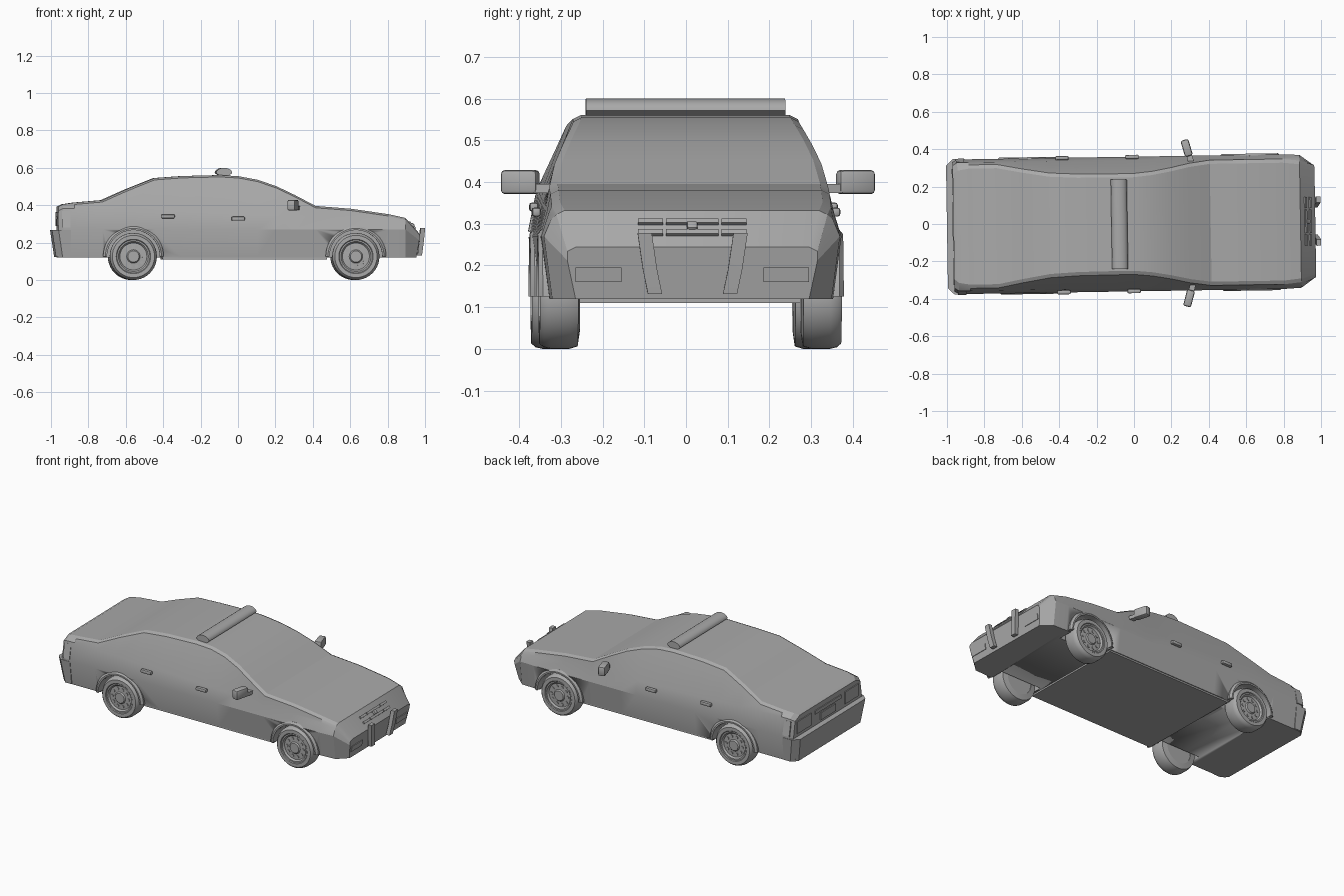
import bpy, bmesh
from math import sin, cos, pi, radians
from mathutils import Matrix, Vector

if "Cube" in bpy.data.objects:
    bpy.data.objects.remove(bpy.data.objects["Cube"], do_unlink=True)

grey = bpy.data.materials.new("plain grey")
grey.use_nodes = True
colour = (0.4, 0.4, 0.4, 1)
grey.diffuse_color = colour
grey.node_tree.nodes["Principled BSDF"].inputs["Base Color"].default_value = colour
YAW = Matrix.Rotation(0.016, 4, "Z")   # the whole car stands slightly turned


def finish(name, bm, angle=30):
    bmesh.ops.remove_doubles(bm, verts=bm.verts, dist=1e-5)
    bmesh.ops.recalc_face_normals(bm, faces=bm.faces)
    bm.transform(YAW)
    mesh = bpy.data.meshes.new(name)
    bm.to_mesh(mesh)
    bm.free()
    mesh.materials.append(grey)
    obj = bpy.data.objects.new(name, mesh)
    bpy.context.collection.objects.link(obj)
    bpy.ops.object.select_all(action="DESELECT")
    obj.select_set(True)
    bpy.context.view_layer.objects.active = obj
    bpy.ops.object.shade_smooth_by_angle(angle=radians(angle))
    return obj


def skin(bm, rings, closed=False):
    """Bridge rings of points; cap the ends unless the loop is closed."""
    loops = [[bm.verts.new(p) for p in ring] for ring in rings]
    n = len(loops[0])
    pairs = list(zip(loops, loops[1:]))
    if closed:
        pairs.append((loops[-1], loops[0]))
    for a, b in pairs:
        for i in range(n):
            j = (i + 1) % n
            bm.faces.new((a[i], a[j], b[j], b[i]))
    if not closed:
        bm.faces.new(loops[0])
        bm.faces.new(loops[-1])


def box(name, centre, size, turn=None, bevel=0):
    bm = bmesh.new()
    bmesh.ops.create_cube(bm, size=1)
    bm.transform(Matrix.Diagonal((*size, 1)))
    if bevel:
        bmesh.ops.bevel(bm, geom=bm.edges[:], offset=bevel, segments=2,
                        profile=0.5, affect="EDGES")
    bm.transform(Matrix.Translation(centre) @ (turn or Matrix()))
    return finish(name, bm)


def around_axle(x, z, r, y, angle):
    return (x + r * cos(angle), y, z + r * sin(angle))


def lathe(name, x, z, profile, steps=40):
    bm = bmesh.new()
    skin(bm, [[around_axle(x, z, r, y, 2 * pi * k / steps) for r, y in profile]
              for k in range(steps)], closed=True)
    return finish(name, bm)


# Body shell: x, top height, top half width, side half width
stations = [
    (-0.965, 0.395, 0.30, 0.345), (-0.94, 0.408, 0.32, 0.36),
    (-0.88, 0.417, 0.33, 0.36), (-0.73, 0.43, 0.33, 0.36),
    (-0.6, 0.488, 0.305, 0.36), (-0.45, 0.548, 0.28, 0.36),
    (-0.3, 0.559, 0.272, 0.36), (-0.1, 0.564, 0.27, 0.36),
    (0, 0.558, 0.27, 0.36), (0.1, 0.539, 0.28, 0.36),
    (0.2, 0.505, 0.298, 0.36), (0.3, 0.457, 0.32, 0.36),
    (0.41, 0.399, 0.335, 0.36), (0.6, 0.384, 0.335, 0.36),
    (0.8, 0.355, 0.335, 0.36), (0.89, 0.335, 0.325, 0.355),
    (0.97, 0.247, 0.30, 0.30)]


def body_ring(x, top, wt, w):
    belt = min(top - 0.025, 0.352 - 0.036 * x)
    shoulder = min(0.27, belt - 0.01)
    half = [(wt - 0.02, top - 0.003), (wt, top - 0.013),
            (max(wt, w - 0.017), belt), (w, shoulder), (w - 0.02, 0.12)]
    pts = half + [(-y, z) for y, z in reversed(half)]
    lean = 0.16 if x > 0.95 else 0
    return [(x - lean * (top - z), y, z) for y, z in pts]


bm = bmesh.new()
skin(bm, [body_ring(*s) for s in stations])
body = finish("body_shell", bm, 20)

# Wheel wells cut from the shell
axles = {"front": 0.625, "rear": -0.565}
HUB = 0.126
sides = {"near": -1, "far": 1}
for end, x in axles.items():
    for side, s in sides.items():
        bm = bmesh.new()
        skin(bm, [[around_axle(x, HUB, 0.143, s * y, 2 * pi * k / 40)
                   for k in range(40)] for y in (0.25, 0.45)])
        cutter = finish(f"{end}_{side}_well_cutter", bm)
        cutter.hide_render = True
        cutter.hide_viewport = True
        cut = body.modifiers.new("wheel well", "BOOLEAN")
        cut.operation = "DIFFERENCE"
        cut.solver = "EXACT"
        cut.object = cutter

# Wheels and arch lips
for end, x in axles.items():
    for side, s in sides.items():
        label = f"{end}_{side}"
        tyre = [(0.086, 0.355), (0.092, 0.362), (0.113, 0.362), (0.122, 0.352),
                (0.126, 0.335), (0.126, 0.29), (0.12, 0.27), (0.086, 0.265)]
        lathe(label + "_tyre", x, HUB, [(r, s * y) for r, y in tyre])
        rim = [(0.0, 0.357), (0.03, 0.357), (0.036, 0.35), (0.072, 0.348),
               (0.08, 0.358), (0.088, 0.358), (0.088, 0.268), (0.0, 0.268)]
        lathe(label + "_rim", x, HUB, [(r, s * y) for r, y in rim])
        bm = bmesh.new()
        for k in range(10):
            a = 2 * pi * k / 10
            cx, _, cz = around_axle(x, HUB, 0.055, 0, a)
            skin(bm, [[around_axle(cx, cz, 0.009, s * y, 2 * pi * i / 10)
                       for i in range(10)] for y in (0.345, 0.353)])
        finish(label + "_rim_studs", bm)
        lip = [(0.141, 0.325), (0.141, 0.366), (0.15, 0.366), (0.162, 0.356),
               (0.162, 0.325)]
        bm = bmesh.new()
        skin(bm, [[around_axle(x, HUB, r, s * y, pi * k / 24) for r, y in lip]
                  for k in range(25)])
        finish(label + "_arch_lip", bm)

# Floor pan between the axles
box("floor_pan", (0.03, 0, 0.12), (0.88, 0.67, 0.02))


# Rear bumper with cut corners, leaning back at the top
def bumper_ring(back, w, z):
    half = [(-0.9, w), (back + 0.035, w), (back, w - 0.035)]
    return [(x, y, z) for x, y in half + [(x, -y) for x, y in reversed(half)]]


bm = bmesh.new()
skin(bm, [bumper_ring(-0.978, 0.345, 0.122), bumper_ring(-1.0, 0.362, 0.268)])
finish("rear_bumper", bm)

# Tail lights, boot panel and plate holder
for side, s in sides.items():
    box(f"{side}_tail_light", (-0.966, s * 0.24, 0.325), (0.008, 0.14, 0.075))
    box(f"{side}_tail_light_wrap", (-0.925, s * 0.351, 0.325),
        (0.045, 0.008, 0.09), Matrix.Rotation(s * 0.2, 4, "X"))
box("boot_panel", (-0.966, 0, 0.35), (0.008, 0.26, 0.022))
box("rear_plate", (-0.966, 0, 0.305), (0.008, 0.15, 0.045))

# Roof light bar with a domed section
bm = bmesh.new()
dome = [(-0.078 + 0.043 * cos(pi * k / 10), 0.572 + 0.028 * sin(pi * k / 10))
        for k in range(11)]
dome += [(-0.105, 0.56), (-0.05, 0.56)]
skin(bm, [[(x, y, z) for x, z in dome] for y in (-0.239, 0.239)])
finish("roof_light_bar", bm)

# Mirrors and door handles
for side, s in sides.items():
    turn = Matrix.Rotation(s * 0.27, 4, "Z")
    box(f"{side}_mirror", (0.288, s * 0.402, 0.4), (0.043, 0.09, 0.058), turn, 0.01)
    box(f"{side}_mirror_stalk", (0.305, s * 0.348, 0.385), (0.03, 0.045, 0.022), turn)
    for door, x, z in (("front", -0.005, 0.328), ("rear", -0.38, 0.34)):
        box(f"{side}_{door}_handle", (x, s * 0.359, z), (0.072, 0.022, 0.022),
            None, 0.007)

# Grille bars lying on the sloped nose
slope = Matrix.Rotation(radians(48), 4, "Y")
for row, z in enumerate((0.278, 0.304)):
    x = 0.97 - (z - 0.247) * 0.91
    for y, width in ((-0.1, 0.06), (0, 0.126), (0.1, 0.06)):
        box(f"grille_bar_{row}", (x, y, z), (0.014, width, 0.012), slope)
box("grille_boss", (0.93, 0, 0.292), (0.024, 0.026, 0.024), slope, 0.006)

# Push bars and fog lamps
for side, s in sides.items():
    bm = bmesh.new()
    skin(bm, [[(x + dx, s * y + dy, z) for dx, dy in
               ((-0.012, -0.017), (0.012, -0.017), (0.012, 0.017), (-0.012, 0.017))]
              for x, y, z in ((0.97, 0.09, 0.132), (0.978, 0.102, 0.19),
                              (0.987, 0.115, 0.278))])
    finish(f"{side}_push_bar", bm)
    box(f"{side}_fog_lamp", (0.959, s * 0.225, 0.178), (0.008, 0.11, 0.035),
        Matrix.Rotation(0.16, 4, "Y"))
